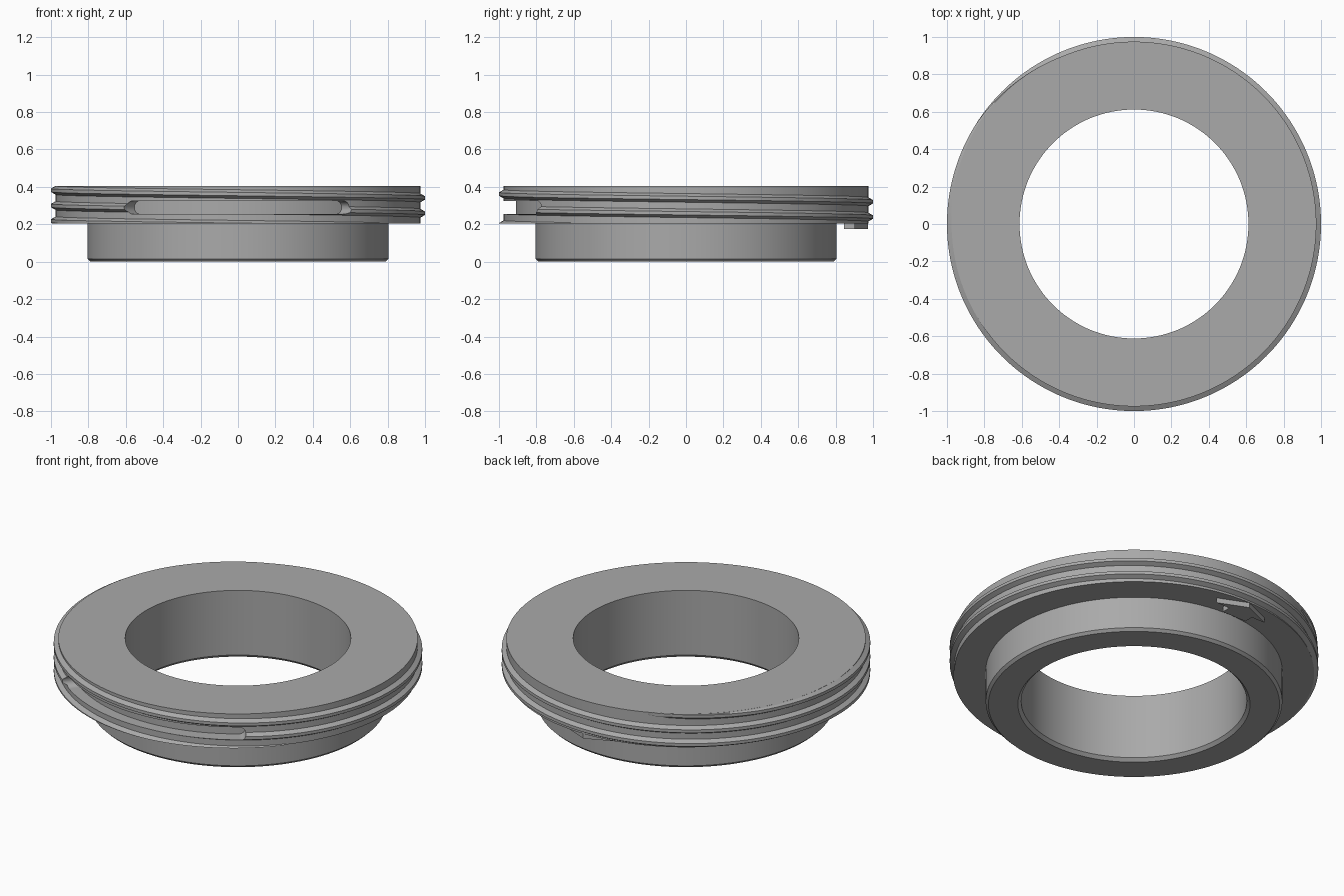
import bpy, bmesh
from math import sin, cos, radians, sqrt, pi

cube = bpy.data.objects.get("Cube")
if cube:
    bpy.data.objects.remove(cube, do_unlink=True)

SEG = 192
STEP = 2 * pi / SEG
CORE_R, CREST_R = 0.975, 1.0
FLANGE_Z, TOP_Z = 0.205, 0.405
PITCH = 0.082

grey = bpy.data.materials.new("satin_grey")
grey.use_nodes = True
grey.diffuse_color = (0.4, 0.4, 0.4, 1)
grey.node_tree.nodes["Principled BSDF"].inputs["Base Color"].default_value = (0.4, 0.4, 0.4, 1)


def finish(name, bm):
    bmesh.ops.recalc_face_normals(bm, faces=bm.faces)
    mesh = bpy.data.meshes.new(name)
    bm.to_mesh(mesh)
    bm.free()
    mesh.materials.append(grey)
    obj = bpy.data.objects.new(name, mesh)
    bpy.context.collection.objects.link(obj)
    return obj


def loft(sections, closed=False):
    """Join (angle, [(radius, z), ...]) cross-sections around the z axis."""
    bm = bmesh.new()
    rings = [[bm.verts.new((r * cos(a), r * sin(a), z)) for r, z in pts]
             for a, pts in sections]
    n = len(rings[0])
    pairs = list(zip(rings, rings[1:]))
    if closed:
        pairs.append((rings[-1], rings[0]))
    else:
        bm.faces.new(rings[0])
        bm.faces.new(rings[-1])
    for p, q in pairs:
        for i in range(n):
            j = (i + 1) % n
            bm.faces.new((p[i], p[j], q[j], q[i]))
    return bm


def select_only(obj):
    bpy.ops.object.select_all(action='DESELECT')
    obj.select_set(True)
    bpy.context.view_layer.objects.active = obj


# Flanged ring with chamfered lower collar
profile = [(0.63, 0), (0.79, 0), (0.805, 0.015), (0.805, FLANGE_Z),
           (CORE_R, FLANGE_Z), (CORE_R, TOP_Z), (0.612, TOP_Z), (0.612, 0.018)]
body = finish("flanged_ring", loft([(i * STEP, profile) for i in range(SEG)], True))

# Left-handed thread that fades in under the top and runs out at the flange
sections = []
for i in range(int(SEG * 0.31), int(SEG * 2.9)):
    a = i * STEP
    z = 0.382 - PITCH * (a - pi) / (2 * pi)
    fade = min(1, (a - radians(110)) / radians(38))
    crest = CORE_R - 0.002 + (CREST_R - CORE_R + 0.002) * fade
    sections.append((a, [(0.965, z - 0.029), (crest, z - 0.009),
                         (crest, z + 0.009), (0.965, z + 0.029)]))
bm = loft(sections)
for height, direction in ((FLANGE_Z + 0.0005, -1), (TOP_Z - 0.0005, 1)):
    cut = bmesh.ops.bisect_plane(bm, geom=bm.verts[:] + bm.edges[:] + bm.faces[:],
                                 plane_co=(0, 0, height), plane_no=(0, 0, direction),
                                 clear_outer=True)
    rim = [e for e in cut["geom_cut"] if isinstance(e, bmesh.types.BMEdge) and e.is_boundary]
    bmesh.ops.holes_fill(bm, edges=rim, sides=0)
thread = finish("thread", bm)

# Round-ended slot across the front
SLOT_R, SLOT_Z, HALF_H, HALF_ANGLE = 0.91, 0.29, 0.035, radians(37.5)
round_angle = HALF_ANGLE - HALF_H / SLOT_R
angles = [round_angle + (HALF_ANGLE - round_angle) * sin(k * pi / 18) for k in range(9)]
inner = [round_angle * k / 36 for k in range(-36, 37)]
stations = [-a for a in reversed(angles[1:])] + inner + angles[1:]
sections = []
for a in stations:
    u = max(0, (abs(a) - round_angle) / (HALF_ANGLE - round_angle))
    h = HALF_H * sqrt(max(0, 1 - u * u))
    sections.append((a - pi / 2, [(SLOT_R, SLOT_Z - h), (1.06, SLOT_Z - h),
                                  (1.06, SLOT_Z + h), (SLOT_R, SLOT_Z + h)]))
cutter = finish("slot_cutter", loft(sections))
cutter.hide_render = True
for obj in (body, thread):
    mod = obj.modifiers.new("slot", 'BOOLEAN')
    mod.operation = 'DIFFERENCE'
    mod.solver = 'EXACT'
    mod.object = cutter
    select_only(obj)
    bpy.ops.object.modifier_apply(modifier=mod.name)
    bpy.ops.object.shade_smooth_by_angle(angle=radians(25))
bpy.data.objects.remove(cutter, do_unlink=True)

# Raised index arrow under the flange at the back, pointing outward
half = [(0.08, 0.845), (0.08, 0.9), (0.17, 0.9)]
outline = half + [(0, 0.973)] + [(-x, y) for x, y in reversed(half)]
bm = bmesh.new()
face = bm.faces.new([bm.verts.new((x, y, 0.175)) for x, y in outline])
up = bmesh.ops.extrude_face_region(bm, geom=[face])
bmesh.ops.translate(bm, vec=(0, 0, 0.035),
                    verts=[v for v in up["geom"] if isinstance(v, bmesh.types.BMVert)])
if not face.is_valid or len(bm.faces) < len(outline) + 2:
    bm.faces.new([v for v in bm.verts if v.co.z < 0.18])
finish("index_arrow", bm)
